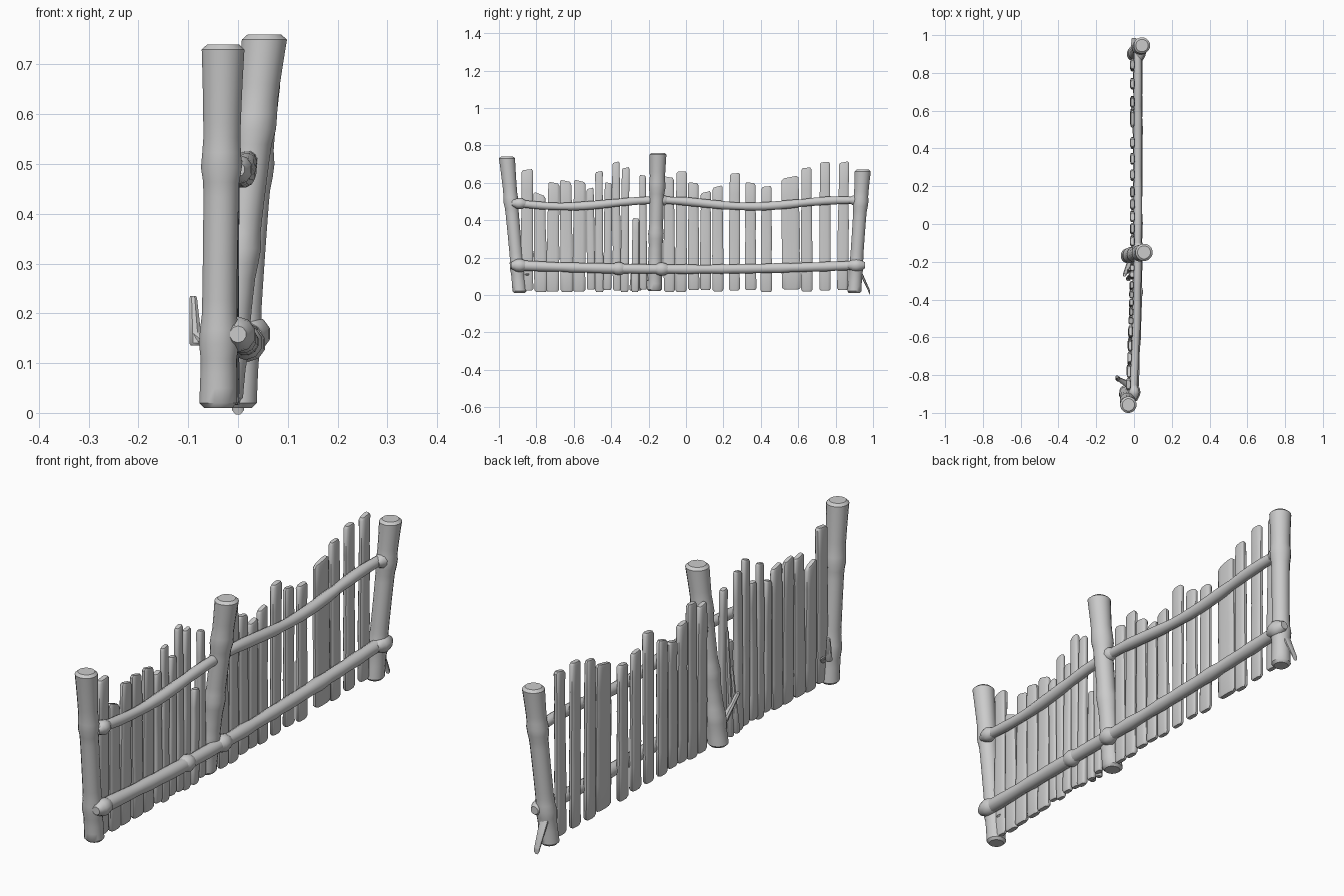
import bpy, bmesh, math, random
from mathutils import Vector

random.seed(4)
cube = bpy.data.objects.get("Cube")
if cube:
    bpy.data.objects.remove(cube, do_unlink=True)

wood = bpy.data.materials.new("pale_grey_wood")
wood.use_nodes = True
wood_colour = (0.6, 0.6, 0.6, 1)
wood.diffuse_color = wood_colour
wood.node_tree.nodes["Principled BSDF"].inputs["Base Color"].default_value = wood_colour

X_AXIS, Y_AXIS, Z_AXIS = Vector((1, 0, 0)), Vector((0, 1, 0)), Vector((0, 0, 1))


def signed_power(value, power):
    return math.copysign(abs(value) ** power, value)


def loft(name, rings, along, sides=14, squareness=1.0, slant=0.0, worn=0.01):
    """Skin rings of (centre, x radius, other radius) with worn ends; slant tilts the far end."""
    other = Y_AXIS if along == Z_AXIS else Z_AXIS
    first, last = rings[0], rings[-1]
    rings = [(first[0] - along * worn, first[1] * 0.75, first[2] * 0.75), *rings,
             (last[0] + along * worn, last[1] * 0.75, last[2] * 0.75)]
    bm = bmesh.new()
    loops = []
    for index, (centre, x_radius, other_radius) in enumerate(rings):
        loop = []
        for side in range(sides):
            angle = math.tau * (side + 0.5) / sides
            offset = X_AXIS * x_radius * signed_power(math.cos(angle), squareness)
            offset += other * other_radius * signed_power(math.sin(angle), squareness)
            if index >= len(rings) - 2:
                offset.z += slant * offset.y
            loop.append(bm.verts.new(centre + offset))
        loops.append(loop)
    for lower, upper in zip(loops, loops[1:]):
        for side in range(sides):
            following = (side + 1) % sides
            bm.faces.new((lower[side], lower[following], upper[following], upper[side]))
    bm.faces.new(loops[0])
    bm.faces.new(loops[-1])
    bmesh.ops.recalc_face_normals(bm, faces=bm.faces)
    mesh = bpy.data.meshes.new(name)
    bm.to_mesh(mesh)
    bm.free()
    mesh.materials.append(wood)
    part = bpy.data.objects.new(name, mesh)
    bpy.context.collection.objects.link(part)
    bpy.ops.object.select_all(action='DESELECT')
    part.select_set(True)
    bpy.context.view_layer.objects.active = part
    bpy.ops.object.shade_smooth_by_angle(angle=math.radians(40))


def post(name, base, top, radius, knots):
    """Leaning log that widens at foot and head and swells at each knot height."""
    base, top = Vector(base), Vector(top)
    rings = []
    steps = 24
    for step in range(steps + 1):
        t = step / steps
        centre = base.lerp(top, t)
        swell = sum(math.exp(-((centre.z - knot) / 0.025) ** 2) for knot in knots)
        girth = radius * (1 + 0.1 * (1 - t) ** 6 + 0.25 * t ** 4 + 0.16 * swell)
        rings.append((centre, girth, girth))
    loft(name, rings, Z_AXIS, sides=16)


post("front_post", (-0.04, -0.89, 0.02), (-0.03, -0.957, 0.73), 0.035, (0.15, 0.5))
post("middle_post", (-0.03, -0.168, 0.03), (0.053, -0.15, 0.75), 0.037, (0.14, 0.32, 0.58))
post("back_post", (0, 0.9, 0.02), (0.042, 0.945, 0.66), 0.035, (0.15, 0.49))


def fence_bend(y):
    """The near half of the fence curves gently to one side."""
    return -0.03 * min(y, 0) ** 2


def upper_height(y):
    return 0.49 + 0.017 * math.cos(math.tau * (y + 0.15))


def lower_height(y):
    return 0.138 + 0.025 * y * y


# Rails running the whole length in front of the planks
for name, radius, height in (("upper_rail", 0.022, upper_height),
                             ("lower_rail", 0.026, lower_height)):
    rings = []
    steps = 30
    for step in range(steps + 1):
        y = -0.92 + 1.85 * step / steps
        girth = radius * random.uniform(0.9, 1.1)
        rings.append((Vector((0.02 + fence_bend(y), y, height(y))), girth, girth))
    loft(name, rings, Y_AXIS, sides=12)


def rail_knot(name, x, y, height, radius):
    """Rounded lump around a rail."""
    rings = []
    for step in range(-2, 3):
        girth = radius * math.cos(step * 0.45)
        rings.append((Vector((x, y + step * radius / 2, height(y))), girth, girth))
    loft(name, rings, Y_AXIS, sides=10)


for place, x, y in (("front", 0, -0.89), ("middle", 0.02, -0.13), ("back", 0.03, 0.91)):
    rail_knot(place + "_upper_knot", x, y, upper_height, 0.03)
    rail_knot(place + "_lower_knot", x, y, lower_height, 0.036)
rail_knot("rail_swelling", 0.015, -0.36, lower_height, 0.035)


def stick(name, start, end, radius):
    """Short tapering twig."""
    start, end = Vector(start), Vector(end)
    rings = []
    for t in (0, 0.5, 1):
        girth = radius * (1 - 0.4 * t)
        rings.append((start.lerp(end, t), girth, girth))
    along = Z_AXIS if end.z > start.z else -Z_AXIS
    loft(name, rings, along, sides=8, worn=0.005)


# Broken side branches and splinters by the posts
stick("back_branch", (0, 0.92, 0.15), (0, 0.985, 0.01), 0.021)
stick("front_branch", (-0.03, -0.85, 0.11), (-0.085, -0.82, 0.16), 0.018)
stick("front_branch_tip", (-0.085, -0.82, 0.14), (-0.09, -0.81, 0.23), 0.014)
stick("middle_branch", (-0.02, -0.2, 0.08), (-0.05, -0.27, 0.2), 0.016)
stick("tall_splinter", (-0.03, -0.25, 0.03), (-0.02, -0.24, 0.46), 0.014)
stick("short_splinter", (-0.03, -0.29, 0.03), (-0.02, -0.27, 0.3), 0.014)


def plank(name, y, width, top):
    """Thin rough board with a slightly narrower, slanting head."""
    x = fence_bend(y) - 0.008
    lean = random.uniform(-0.008, 0.008)
    foot = random.uniform(0.025, 0.04)
    rings = []
    steps = 6
    for step in range(steps + 1):
        t = step / steps
        half = width / 2 * random.uniform(0.95, 1.03) * (1.04 - 0.12 * t)
        thick = 0.012 * random.uniform(0.9, 1.15)
        centre = Vector((x, y + lean * (0.5 - t), foot + (top - foot) * t))
        rings.append((centre, thick, half))
    loft(name, rings, Z_AXIS, sides=12, squareness=0.6, slant=random.uniform(-0.4, 0.3))


# Groups of planks: first position, spacing, width, heights
plank_groups = (
    (-0.85, 0.07, 0.068, (0.66, 0.53, 0.59, 0.6, 0.6)),
    (-0.51, 0.046, 0.044, (0.56, 0.65, 0.59, 0.7, 0.67)),
    (-0.27, 0.04, 0.04, (0.4, 0.63)),
    (-0.09, 0.065, 0.06, (0.62, 0.65, 0.59, 0.54, 0.57)),
    (0.26, 0.085, 0.06, (0.64, 0.59, 0.57)),
    (0.56, 0.1, 0.1, (0.62,)),
    (0.645, 0.098, 0.06, (0.67, 0.7, 0.7)),
)
for group, (start, spacing, width, heights) in enumerate(plank_groups, 1):
    for place, top in enumerate(heights):
        plank(f"plank_{group}_{place + 1}", start + place * spacing, width, top)
